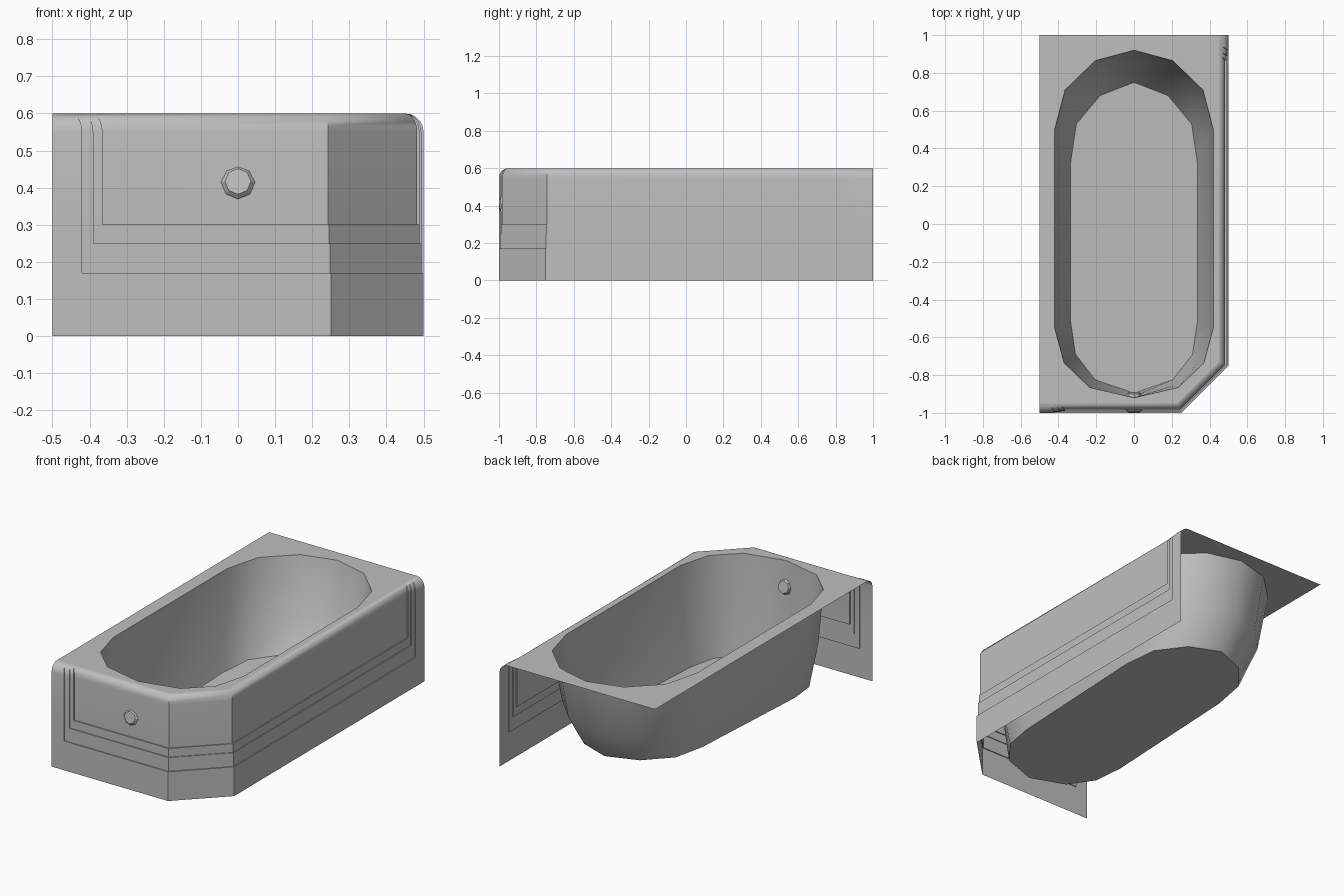
import bpy, bmesh, math
from mathutils import Matrix, Vector

if "Cube" in bpy.data.objects:
    bpy.data.objects.remove(bpy.data.objects["Cube"])

enamel = bpy.data.materials.new("grey_enamel")
enamel.diffuse_color = (0.52, 0.52, 0.52, 1)
enamel.use_nodes = True
enamel.node_tree.nodes["Principled BSDF"].inputs["Base Color"].default_value = enamel.diffuse_color


def finish(name, bm):
    bmesh.ops.remove_doubles(bm, verts=bm.verts, dist=0.0005)
    me = bpy.data.meshes.new(name)
    bm.to_mesh(me)
    bm.free()
    me.materials.append(enamel)
    ob = bpy.data.objects.new(name, me)
    bpy.context.collection.objects.link(ob)
    bpy.ops.object.select_all(action='DESELECT')
    ob.select_set(True)
    bpy.context.view_layer.objects.active = ob
    bpy.ops.object.shade_smooth_by_angle(angle=math.radians(40))
    return ob


H = 0.6                                  # rim height
R = 0.05                                 # rounding of the top edge
DEPTH = [0, 0.006, 0.011, 0.017]         # recess of each stepped panel
STEP_Z = [0.17, 0.25, 0.30]              # ledge heights
STEP_END = [0.08, 0.11, 0.135]           # distance of each step from the wall ends


def profile(level):
    """Rows of (inset, height, progress round the top edge) for one panel level."""
    rows = [(0, 0, 0)]
    for i, z in enumerate(STEP_Z):
        rows += [(DEPTH[min(i, level)], z, 0), (DEPTH[min(i + 1, level)], z, 0)]
    d = DEPTH[level]
    for k in range(6):
        a = math.pi / 2 * k / 5
        rows.append((d + (R - d) * (1 - math.cos(a)), H - R + R * math.sin(a), 1 - math.cos(a)))
    return rows


def plan_point(kind, s, d, u):
    """Plan position on the front, the cut corner or the right side, inset by d."""
    k = math.sqrt(2) - 1
    if kind == "corner_front":
        return 0.25 - k * d, -1 + d
    if kind == "corner_side":
        return 0.5 - d, -0.75 + k * d
    slide = 0.03 * u if s > 0 else 0
    if kind == "front":
        return -0.5 + s - slide, -1 + d
    return 0.5 - d, 1 - s + slide


# Apron: stepped panels swept along the front, cut corner and right side
ends = [(0, 0)]
for i, e in enumerate(STEP_END):
    ends += [(e, i), (e, i + 1)]
columns = [("front", s, lv) for s, lv in ends]
columns += [("corner_front", 0, 3), ("corner_side", 0, 3)]
columns += [("side", s, lv) for s, lv in reversed(ends)]
bm = bmesh.new()
grid = [[bm.verts.new((*plan_point(kind, s, d, u), z)) for d, z, u in profile(lv)]
        for kind, s, lv in columns]
for a, b in zip(grid, grid[1:]):
    for r in range(len(a) - 1):
        bm.faces.new((a[r], b[r], b[r + 1], a[r + 1]))
bmesh.ops.dissolve_degenerate(bm, dist=0.0003, edges=bm.edges)
finish("apron", bm)


def mirrored(half):
    """Close a half outline, listed front to back, into a full loop."""
    return half + [(-x, y) for x, y in reversed(half[1:-1])]


rim_loop = mirrored([(0, -0.92), (0.235, -0.865), (0.37, -0.735), (0.42, -0.55),
                     (0.42, 0.5), (0.365, 0.71), (0.205, 0.865), (0, 0.92)])
floor_loop = mirrored([(0, -0.895), (0.205, -0.825), (0.31, -0.69), (0.335, -0.52),
                       (0.335, 0.33), (0.305, 0.53), (0.18, 0.68), (0, 0.75)])

# Rim: flat top sheet with the basin opening
bm = bmesh.new()
outer = [(-0.5, -1 + R), plan_point("corner_front", 0, R, 0),
         plan_point("corner_side", 0, R, 0), (0.5 - R, 1), (-0.5, 1)]
edges = []
for loop in (outer, rim_loop):
    vs = [bm.verts.new((x, y, H)) for x, y in loop]
    edges += [bm.edges.new((vs[i - 1], vs[i])) for i in range(len(vs))]
bmesh.ops.triangle_fill(bm, edges=edges, use_beauty=True, normal=(0, 0, 1))
for f in bm.faces:
    f.normal_update()
    if f.normal.z < 0:
        f.normal_flip()
finish("rim", bm)

# Basin: bulged walls down to a floor that falls toward the front
bm = bmesh.new()
rings = [[], [], []]
for (x0, y0), (x1, y1) in zip(rim_loop, floor_loop):
    top = Vector((x0, y0, H))
    low = Vector((x1, y1, 0.025 + (y1 + 0.9) * 0.045))
    mid = top.lerp(low, 0.35)
    mid.z = 0.29
    for ring, co in zip(rings, (top, mid, low)):
        ring.append(bm.verts.new(co))
for up, dn in zip(rings, rings[1:]):
    n = len(up)
    for i in range(n):
        j = (i + 1) % n
        bm.faces.new((up[i], up[j], dn[j], dn[i]))
bm.faces.new(rings[-1])
finish("basin", bm)


def cap(name, loc, turn, depth):
    """Eight-sided bevelled cap."""
    bm = bmesh.new()
    bmesh.ops.create_cone(bm, cap_ends=True, segments=8, radius1=0.046,
                          radius2=0.035, depth=depth)
    bmesh.ops.translate(bm, verts=bm.verts, vec=(0, 0, depth / 2))
    bmesh.ops.transform(bm, verts=bm.verts,
                        matrix=Matrix.Translation(loc) @ Matrix.Rotation(math.radians(turn), 4, 'X'))
    ob = finish(name, bm)
    for p in ob.data.polygons:
        p.use_smooth = False


# Overflow caps on the apron and inside the basin
cap("apron_cap", (0, -0.983, 0.415), 82, 0.012)
cap("overflow_cap", (0, -0.916, 0.45), -80, 0.022)
